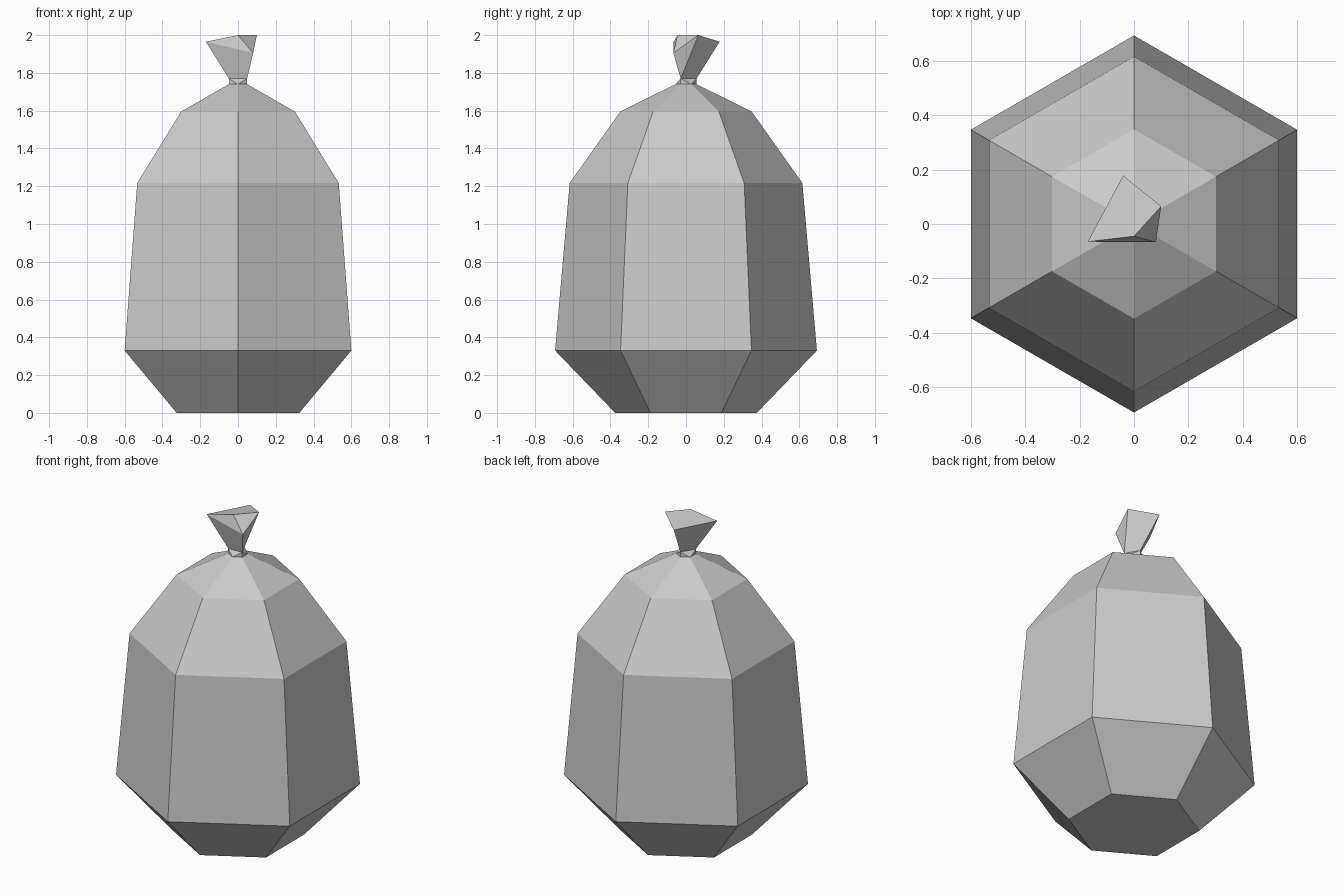
import bpy, bmesh
from math import cos, sin, radians

if "Cube" in bpy.data.objects:
    bpy.data.objects.remove(bpy.data.objects["Cube"])


def ring(bm, sides, radius, z, start):
    """Add a regular ring of vertices, counter-clockwise."""
    angles = [radians(start + 360 * i / sides) for i in range(sides)]
    return [bm.verts.new((radius * cos(a), radius * sin(a), z)) for a in angles]


def finish(bm, name):
    bmesh.ops.recalc_face_normals(bm, faces=bm.faces)
    mesh = bpy.data.meshes.new(name)
    bm.to_mesh(mesh)
    bm.free()
    obj = bpy.data.objects.new(name, mesh)
    bpy.context.collection.objects.link(obj)
    return obj


NECK_R, NECK_Z = 0.056, 1.74

# Sack body: six-sided rings bridged from the base up to the neck
profile = [(0.375, 0), (0.693, 0.33), (0.616, 1.217), (0.348, 1.595), (NECK_R, NECK_Z)]
bm = bmesh.new()
rings = [ring(bm, 6, r, z, 30) for r, z in profile]
bm.faces.new(rings[0])
for low, high in zip(rings, rings[1:]):
    for i in range(6):
        j = (i + 1) % 6
        bm.faces.new((low[i], low[j], high[j], high[i]))
bm.faces.new(rings[-1])
finish(bm, "sack_body")

# Gathered top: six-sided neck pinched to a triangle, then a flared tuft
bm = bmesh.new()
neck = ring(bm, 6, NECK_R, NECK_Z, 30)
tie = ring(bm, 3, NECK_R, 1.77, 90)   # back, front left, front right
bm.faces.new(neck)
for i in range(3):
    j = (i + 1) % 3
    a, mid, b = neck[2 * i + 1], neck[(2 * i + 2) % 6], neck[(2 * i + 3) % 6]
    bm.faces.new((a, mid, tie[i]))
    bm.faces.new((mid, b, tie[j]))
    bm.faces.new((mid, tie[j], tie[i]))

back, left, right = tie
tip_l, tip_f, tip_r, tip_b, peak = [bm.verts.new(p) for p in (
    (-0.17, -0.065, 1.965), (0.08, -0.067, 1.905), (0.10, 0.065, 2.0),
    (-0.04, 0.178, 1.965), (0.0, -0.045, 2.0))]
for face in ((left, right, tip_f, tip_l), (right, tip_r, tip_f),
             (right, back, tip_b, tip_r), (back, left, tip_l, tip_b),
             (tip_l, tip_f, peak), (tip_f, tip_r, peak),
             (tip_l, peak, tip_r, tip_b)):
    bm.faces.new(face)
finish(bm, "gathered_top")
